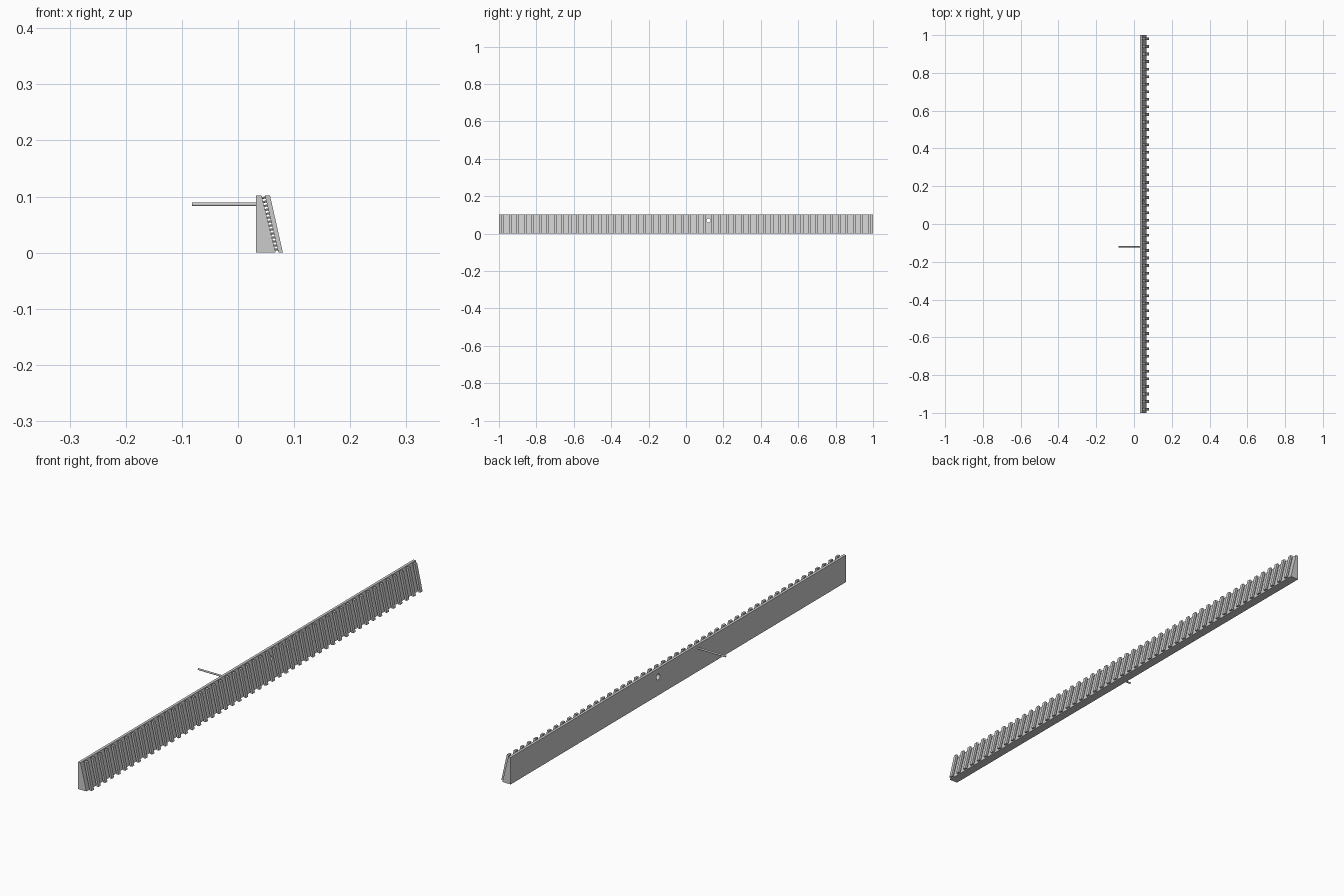
import bpy, bmesh, math
from mathutils import Vector, Matrix

if "Cube" in bpy.data.objects:
    bpy.data.objects.remove(bpy.data.objects["Cube"])

H = 0.102
LENGTH = 2.0
COUNT = 50
PITCH = LENGTH / COUNT


def add_object(name, bm):
    bmesh.ops.recalc_face_normals(bm, faces=bm.faces)
    mesh = bpy.data.meshes.new(name)
    bm.to_mesh(mesh)
    bm.free()
    obj = bpy.data.objects.new(name, mesh)
    bpy.context.collection.objects.link(obj)
    return obj


def prism(bm, profile, y0, y1):
    """Extrude an x-z profile along y."""
    face = bm.faces.new([bm.verts.new((x, y0, z)) for x, z in profile])
    ext = bmesh.ops.extrude_face_region(bm, geom=[face])
    verts = [v for v in ext["geom"] if isinstance(v, bmesh.types.BMVert)]
    bmesh.ops.translate(bm, verts=verts, vec=(0, y1 - y0, 0))


def rod(bm, a, b, radius, sides):
    a, b = Vector(a), Vector(b)
    rot = (b - a).to_track_quat('Z', 'Y').to_matrix().to_4x4()
    bmesh.ops.create_cone(bm, cap_ends=True, segments=sides, radius1=radius,
                          radius2=radius, depth=(b - a).length,
                          matrix=Matrix.Translation((a + b) / 2) @ rot)


# Wedge-shaped backing wall
bm = bmesh.new()
prism(bm, [(0.032, 0), (0.067, 0), (0.042, H), (0.032, H)], -1, 1)
wall = add_object("wall", bm)

# Round hole through the wall
bm = bmesh.new()
rod(bm, (0.0, 0.12, 0.07), (0.1, 0.12, 0.07), 0.011, 24)
cutter = add_object("hole_cutter", bm)
cutter.hide_render = True
cutter.hide_viewport = True
cut = wall.modifiers.new("hole", 'BOOLEAN')
cut.operation = 'DIFFERENCE'
cut.solver = 'EXACT'
cut.object = cutter

# Slanted ribs standing off the sloping face, held by rows of small pegs
ribs, pegs = bmesh.new(), bmesh.new()
for i in range(COUNT):
    y = -1 + PITCH * (i + 0.5)
    prism(ribs, [(0.072, 0), (0.080, 0), (0.057, H), (0.048, H)],
          y - 0.007, y + 0.007)
    for k in range(14):
        z = 0.005 + k * 0.0071
        x = 0.067 - 0.025 * z / H
        rod(pegs, (x - 0.002, y, z), (x + 0.008, y, z + 0.001), 0.0018, 6)
add_object("ribs", ribs)
add_object("rib_pegs", pegs)

# Tie rod projecting from the back
bm = bmesh.new()
rod(bm, (-0.082, -0.12, 0.086), (0.034, -0.12, 0.086), 0.0033, 16)
tie = add_object("tie_rod", bm)
bpy.context.view_layer.objects.active = tie
tie.select_set(True)
bpy.ops.object.shade_smooth_by_angle()
